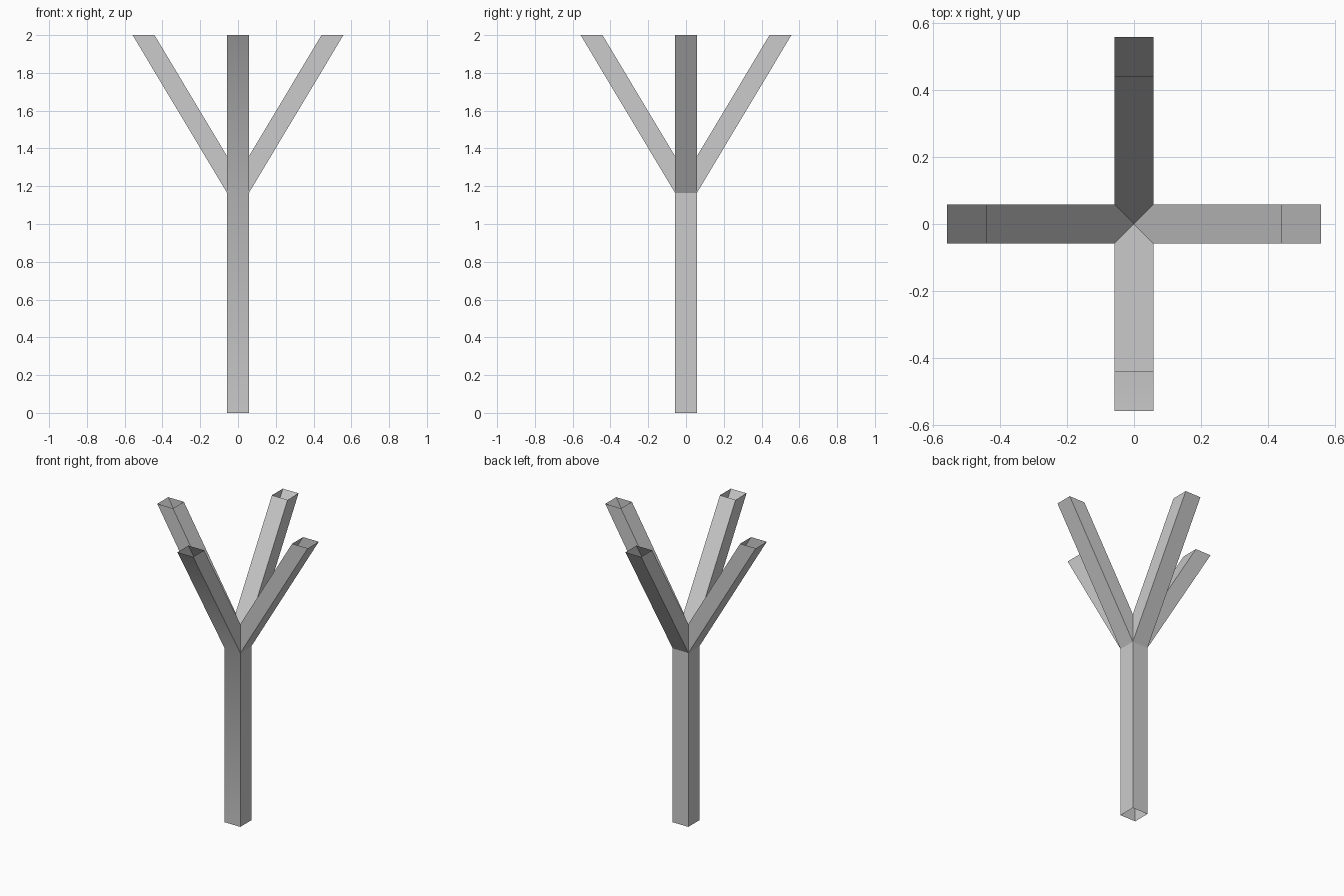
import bpy, bmesh
from mathutils import Matrix
from math import pi

if "Cube" in bpy.data.objects:
    bpy.data.objects.remove(bpy.data.objects["Cube"])

H = 0.058          # half width of the square section
FORK = 1.165       # height where the outer sides bend outwards
CROTCH = 1.359     # height where inner branch faces leave the post
CENTRE = 1.262     # lowest point between the branches
TOP, OUT, INN = 2.0, 0.558, 0.442

grey = bpy.data.materials.new("light grey")
grey.diffuse_color = (0.6, 0.6, 0.6, 1)
grey.use_nodes = True
grey.node_tree.nodes["Principled BSDF"].inputs["Base Color"].default_value = grey.diffuse_color

bm = bmesh.new()


def face(points, turn, smooth=False):
    f = bm.faces.new([bm.verts.new(turn @ Matrix.Translation(p).translation) for p in points])
    f.smooth = smooth


# One quarter: post side plus hollow, open-topped branch, modelled towards +x
for i in range(4):
    turn = Matrix.Rotation(i * pi / 2, 4, 'Z')
    soft = (i == 3)    # the front side bends softly into its branch
    # post side
    face([(H, -H, 0), (H, H, 0), (H, H, FORK), (H, -H, FORK)], turn, soft)
    # branch underside
    face([(H, -H, FORK), (H, H, FORK), (OUT, H, TOP), (OUT, -H, TOP)], turn, soft)
    # branch upper side, mitred to a point at the centre
    face([(0, 0, CENTRE), (H, -H, CROTCH), (INN, -H, TOP),
          (INN, H, TOP), (H, H, CROTCH)], turn)
    # branch flanks
    face([(H, -H, FORK), (OUT, -H, TOP), (INN, -H, TOP), (H, -H, CROTCH)], turn)
    face([(H, H, FORK), (H, H, CROTCH), (INN, H, TOP), (OUT, H, TOP)], turn)

bmesh.ops.remove_doubles(bm, verts=bm.verts, dist=0.0005)

me = bpy.data.meshes.new("forked_post")
bm.to_mesh(me)
bm.free()
me.materials.append(grey)
post = bpy.data.objects.new("forked_post", me)
bpy.context.collection.objects.link(post)
